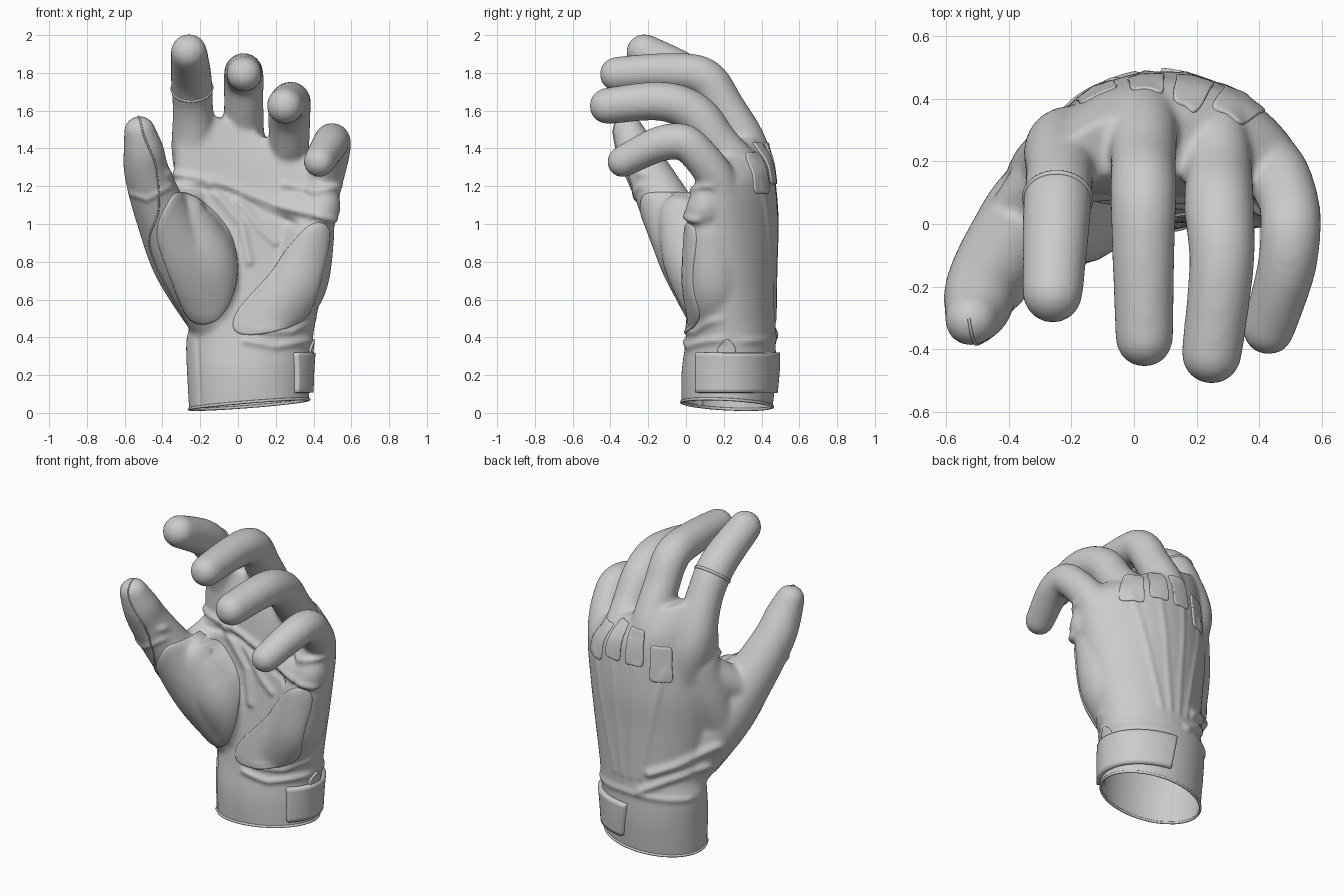
import bpy, bmesh, math
from mathutils import Vector
from mathutils.bvhtree import BVHTree

if "Cube" in bpy.data.objects:
    bpy.data.objects.remove(bpy.data.objects["Cube"])

C = bpy.context


def spline(pts, n, closed=False):
    P = [Vector(p) for p in pts]
    m, out = len(P), []
    for i in range(m if closed else m - 1):
        a, b, c, d = [P[j % m] if closed else P[max(0, min(m - 1, j))] for j in range(i - 1, i + 3)]
        for k in range(n):
            t = k / n
            out.append((b * 2 + (c - a) * t + (a * 2 - b * 5 + c * 4 - d) * (t * t)
                        + (b * 3 - a - c * 3 + d) * (t ** 3)) * 0.5)
    return out if closed else out + [P[-1]]


def loft(bm, rings):
    rows = [[bm.verts.new(p) for p in r] for r in rings]
    n = len(rows[0])
    for a, b in zip(rows, rows[1:]):
        for i in range(n):
            bm.faces.new((a[i], a[(i + 1) % n], b[(i + 1) % n], b[i]))
    bm.faces.new(rows[0][::-1])
    bm.faces.new(rows[-1])


def tube(bm, pts, n=24):
    # round-ended limb through (x, y, z, radius)
    S = spline(pts, 6)
    pos = [Vector(s[:3]) for s in S]
    tan = [(pos[min(i + 1, len(pos) - 1)] - pos[max(i - 1, 0)]).normalized() for i in range(len(pos))]
    items = [(p, s[3], t) for p, s, t in zip(pos, S, tan)]
    caps = [math.radians(a) for a in (20, 40, 60, 80)]

    def cap(item, sign):
        p, r, t = item
        return [(p + t * sign * r * math.sin(a), r * math.cos(a), t) for a in caps]
    full = cap(items[0], -1)[::-1] + items + cap(items[-1], 1)
    rings = []
    for p, r, t in full:
        u = (Vector((1, 0, 0)) - t * t.x).normalized()
        v = t.cross(u)
        rings.append([p + (u * math.cos(k * math.tau / n) + v * math.sin(k * math.tau / n)) * r for k in range(n)])
    loft(bm, rings)
    return items


def add_object(name, bm):
    me = bpy.data.meshes.new(name)
    bmesh.ops.recalc_face_normals(bm, faces=bm.faces)
    bm.to_mesh(me)
    me.polygons.foreach_set("use_smooth", [True] * len(me.polygons))
    ob = bpy.data.objects.new(name, me)
    C.collection.objects.link(ob)
    return ob


# Cuff and palm: z, centre x, radius x, centre y, radius y, arch, tilt
PALM = [(-0.06, .06, .315, .215, .235, 0, 0), (0.2, .055, .325, .225, .25, 0, 0),
        (0.38, .06, .335, .237, .238, 0, 0), (0.5, .08, .335, .242, .233, .02, 0),
        (0.8, .09, .385, .262, .22, .06, 0), (1.0, .09, .42, .277, .212, .09, .05),
        (1.2, .10, .44, .285, .192, .11, .12), (1.36, .10, .43, .285, .165, .12, .28),
        (1.49, .07, .38, .26, .10, .10, .42)]


def section(row, n=48):
    z, cx, rx, cy, ry, arch, tilt = row
    out = []
    for k in range(n):
        c, s = math.cos(k * math.tau / n), math.sin(k * math.tau / n)
        out.append(Vector((cx + rx * c, cy + ry * s - arch * c * c, z - tilt * rx * c)))
    return out


bm = bmesh.new()
loft(bm, [section(r) for r in spline(PALM, 4)])

# Fingers, the index running down into the back of the hand
index = tube(bm, [(-.1, .29, .85, .1), (-.17, .255, 1.15, .125), (-.225, .24, 1.36, .125), (-.238, .155, 1.6, .108),
                  (-.247, .03, 1.77, .109), (-.26, -.22, 1.91, .097)])
tube(bm, [(.04, .34, 1.2, .11), (.03, .325, 1.4, .112), (.03, .205, 1.62, .105), (.03, .095, 1.775, .106),
          (.03, -.1, 1.805, .1), (.033, -.365, 1.793, .093)])
tube(bm, [(.22, .34, 1.15, .11), (.25, .30, 1.27, .114), (.27, .17, 1.43, .108), (.272, .05, 1.58, .112),
          (.28, -.13, 1.65, .104), (.248, -.415, 1.625, .097)])
tube(bm, [(.42, .21, 1.1, .10), (.46, .155, 1.25, .102), (.495, .065, 1.37, .097), (.50, -.02, 1.435, .097),
          (.485, -.15, 1.42, .094), (.43, -.335, 1.33, .084)])
# Thumb, its muscle, the web to the index finger
tube(bm, [(-.13, .17, .5, .14), (-.28, .05, .8, .175), (-.41, -.09, 1.07, .142), (-.482, -.2, 1.27, .121),
          (-.5, -.265, 1.39, .108), (-.52, -.305, 1.487, .086)])
tube(bm, [(-.1, .13, .55, .12), (-.16, .04, .8, .15), (-.28, -.02, 1.04, .12)])
tube(bm, [(-.41, -.05, .98, .1), (-.34, .07, 1.06, .1), (-.25, .17, 1.15, .11)])
tube(bm, [(-.3, .1, .82, .125), (-.27, .16, 1.0, .13), (-.23, .21, 1.2, .125)])
# Heel of the hand and cloth roll below the little finger
tube(bm, [(.2, .17, .52, .16), (.31, .15, .7, .168), (.375, .13, .95, .138)])
tube(bm, [(.2, .15, 1.1, .07), (.32, .11, 1.08, .085), (.435, .095, 1.06, .1), (.44, .13, 1.18, .09)])
shell = add_object("glove_shell", bm)
bm.free()

# Fuse into one skin
rm = shell.modifiers.new("fuse", 'REMESH')
rm.mode, rm.voxel_size = 'VOXEL', 0.0135
sm = shell.modifiers.new("soften", 'SMOOTH')
sm.factor, sm.iterations = 0.5, 12
bm = bmesh.new()
bm.from_object(shell, C.evaluated_depsgraph_get())
shell.modifiers.clear()

# Open the cuff with a slanted rim
bmesh.ops.bisect_plane(bm, geom=bm.verts[:] + bm.edges[:] + bm.faces[:], plane_co=(.06, .2, .045),
                       plane_no=(-.08, .05, 1), clear_inner=True)
bm.normal_update()

# Cloth folds and grooves: side, width, height, path in x-z
FOLDS = [(-1, .02, .018, [(-.36, 1.27), (-.1, 1.22), (.2, 1.1), (.52, 1.02)]),
         (-1, .016, -.012, [(-.3, 1.2), (-.05, 1.17), (.15, 1.06), (.3, 1.0)]),
         (-1, .02, .016, [(.25, 1.21), (.4, 1.17), (.54, 1.2)]),
         (-1, .022, .018, [(-.15, 1.2), (.02, 1.0), (.06, .8)]),
         (-1, .02, .014, [(.0, 1.13), (.12, .97), (.2, .9)]),
         (-1, .018, .016, [(.04, .38), (.2, .35), (.4, .39)]),
         (-1, .016, .012, [(.12, .43), (.28, .43), (.42, .5)]),
         (-1, .014, .008, [(-.6, 1.17), (-.48, 1.13), (-.36, 1.2)]),
         (-1, .009, -.008, [(-.22, .47), (-.20, .04)]),
         (1, .025, .022, [(-.36, .7), (-.2, .6), (-.06, .54)]),
         (1, .022, .018, [(-.3, .56), (-.15, .5), (0, .42)]),
         (1, .018, .010, [(-.25, .38), (.1, .4), (.38, .38)])]
for i in range(4):
    FOLDS.append((1, .018, .006, [(.0 + .06 * i, .5), (-.14 + .165 * i, 1.2)]))
segs = [(s, w, h, Vector(a), Vector(b)) for s, w, h, p in FOLDS for a, b in zip(p, p[1:])]
for v in bm.verts:
    if v.co.z > 1.32:
        continue
    q, best = v.co.xz, {}
    for s, w, h, a, b in segs:
        face = v.normal.y * s
        if face < 0.05:
            continue
        t = max(0, min(1, (q - a).dot(b - a) / (b - a).length_squared))
        e = h * math.exp(-((q - a.lerp(b, t)).length / w) ** 2) * min(1, face * 2)
        key = (s, w, h)
        if abs(e) > abs(best.get(key, 0)):
            best[key] = e
    v.co += v.normal * sum(best.values())
bm.normal_update()
bm.to_mesh(shell.data)
shell.data.polygons.foreach_set("use_smooth", [True] * len(shell.data.polygons))
skin = BVHTree.FromBMesh(bm)
bm.free()


# Raised panels wrapped on the skin
def from_front(u, v):
    return Vector((u, -2, v)), Vector((0, 1, 0))


def from_around(u, v):
    d = Vector((math.cos(u), math.sin(u), 0))
    return Vector((.08, .15, v)) + d * 2, -d


def lift(ray, u, v, h):
    o, d = ray(u, v)
    hit, nrm = skin.ray_cast(o, d)[:2]
    if hit is None:
        hit, nrm = skin.find_nearest(o + d * 1.8)[:2]
    return hit + nrm * h


def patch(name, outline, thick, ray):
    edge = spline(outline, 8, True)
    mid = sum(edge, Vector((0, 0))) / len(edge)
    pb, rings = bmesh.new(), []
    for s, h in ((1, -.01), (.99, thick * .6), (.96, thick), (.85, thick), (.7, thick), (.5, thick),
                 (.3, thick), (.1, thick)):
        rings.append([lift(ray, *(mid + (p - mid) * s), h) for p in edge])
    loft(pb, rings)
    pb.faces.ensure_lookup_table()
    bmesh.ops.delete(pb, geom=[f for f in pb.faces if len(f.verts) > 4][:1], context='FACES_ONLY')
    add_object(name, pb)
    pb.free()


patch("thumb_pad", [(-.25, .49), (-.1, .5), (-.01, .7), (-.03, .93), (-.16, 1.1), (-.31, 1.17), (-.38, 1.1),
                    (-.43, .95), (-.36, .72)], .01, from_front)
patch("heel_pad", [(0, .42), (.2, .43), (.37, .52), (.45, .75), (.485, .97), (.39, 1.0), (.27, .88),
                   (.17, .74), (-.01, .53)], .008, from_front)
for i, (u, z, w) in enumerate(((2.2, 1.24, .18), (1.7, 1.32, .17), (1.22, 1.32, .17), (.75, 1.27, .18))):
    h = .1
    patch(f"knuckle_panel_{i + 1}", [(u - w, z - h), (u, z - h * 1.08), (u + w, z - h), (u + w * 1.05, z),
                                     (u + w, z + h), (u, z + h * 1.08), (u - w, z + h), (u - w * 1.05, z)],
          .008, from_around)

# Wrist strap: stations around the cuff, slanted at the back end
pb, rings = bmesh.new(), []
for k in range(49):
    f = k / 48
    e = -.03 if k in (0, 48) else 0
    prof = [(.105, -.02)] + [(.108 + .211 * j / 10, .024 + e * 1.4) for j in range(11)] + [(.322, -.02)]
    rings.append([lift(from_around, -.4 + f * (1.88 + (v - .1) * .5), v, h) for v, h in prof])
loft(pb, rings)
add_object("wrist_strap", pb)
pb.free()
patch("strap_tab", [(.08, .32), (.34, .32), (.32, .36), (.21, .39), (.1, .36)], .012, from_around)


# Piped seams and the cuff hem
def cord(name, pts, r, closed=False):
    cu = bpy.data.curves.new(name, 'CURVE')
    cu.dimensions, cu.bevel_depth, cu.bevel_resolution = '3D', r, 2
    sp = cu.splines.new('POLY')
    sp.points.add(len(pts) - 1)
    for q, p in zip(sp.points, pts):
        q.co = (*p, 1)
    sp.use_cyclic_u = closed
    C.collection.objects.link(bpy.data.objects.new(name, cu))


rim = []
for p in section(PALM[0]):
    p.z = .047 + .08 * (p.x - .06) - .05 * (p.y - .2)
    rim.append(skin.find_nearest(p)[0])
cord("cuff_hem", rim, .008, True)
seam = spline([(-.53, -.3, 1.6), (-.5, -.39, 1.48), (-.44, -.31, 1.3), (-.42, -.24, 1.1),
               (-.45, -.1, .9), (-.36, 0, .65), (-.27, .1, .48)], 10)
cord("thumb_seam", [skin.find_nearest(p)[0] for p in seam], .005)
p, r, t = index[22]
bpy.ops.mesh.primitive_torus_add(location=p, rotation=t.to_track_quat('Z', 'Y').to_euler(), major_radius=r - .004,
                                 minor_radius=.009, major_segments=40, minor_segments=8)
C.object.name = "index_sleeve_edge"
bpy.ops.object.shade_smooth()
